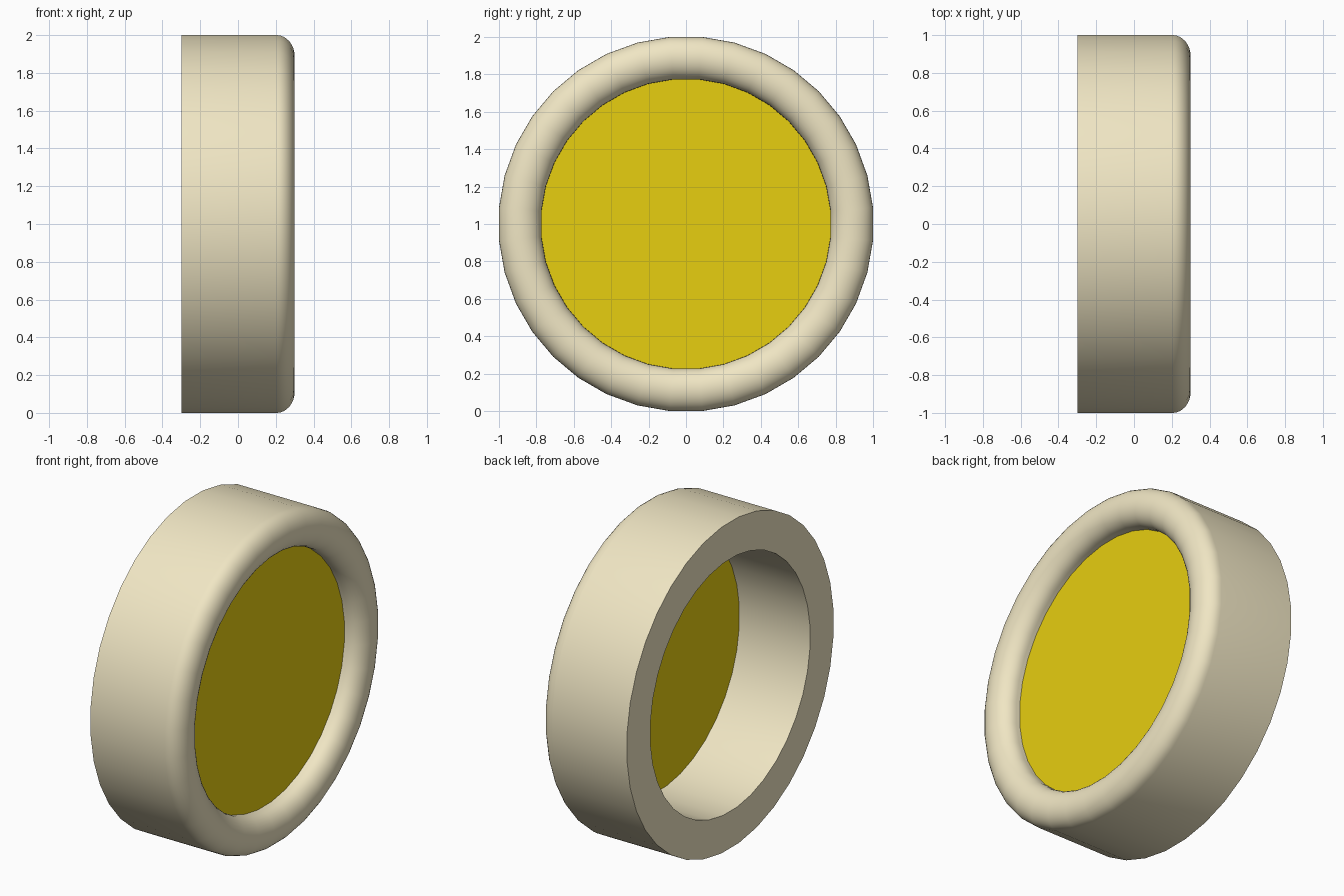
import bpy, bmesh
from math import sin, cos, pi, radians

if "Cube" in bpy.data.objects:
    bpy.data.objects.remove(bpy.data.objects["Cube"])

SIDES = 36
K = 1 / cos(pi / SIDES)      # flats of the polygon sit on the measured radii
R_OUT, R_IN = 1.0, 0.773
X_BACK, X_BEAD, X_FRONT = -0.30, 0.205, 0.30
DISC_X = 0.18


def material(name, rgb):
    m = bpy.data.materials.new(name)
    m.diffuse_color = (*rgb, 1)
    m.use_nodes = True
    m.node_tree.nodes["Principled BSDF"].inputs["Base Color"].default_value = m.diffuse_color
    return m


def circle_point(x, r, i):
    a = 2 * pi * (i + 0.5) / SIDES
    return (x, r * cos(a), 1 + r * sin(a))


def make_object(name, bm, mat):
    bmesh.ops.recalc_face_normals(bm, faces=bm.faces[:])
    mesh = bpy.data.meshes.new(name)
    bm.to_mesh(mesh)
    bm.free()
    mesh.materials.append(mat)
    ob = bpy.data.objects.new(name, mesh)
    bpy.context.collection.objects.link(ob)
    return ob


# Ring: closed profile (x, radius) with a half-round front lip, swept about x
mid, half = (R_OUT + R_IN) / 2, (R_OUT - R_IN) / 2
profile = [(X_BACK, R_IN), (X_BACK, R_OUT)]
for j in range(17):
    t = pi * j / 16
    profile.append((X_BEAD + (X_FRONT - X_BEAD) * sin(t), mid + half * cos(t)))

bm = bmesh.new()
loops = [[bm.verts.new(circle_point(x, r * K, i)) for i in range(SIDES)]
         for x, r in profile]
for a, b in zip(loops, loops[1:] + loops[:1]):
    for i in range(SIDES):
        k = (i + 1) % SIDES
        bm.faces.new((a[i], a[k], b[k], b[i]))
ring = make_object("ring", bm, material("cream", (0.87, 0.79, 0.55)))

bpy.context.view_layer.objects.active = ring
ring.select_set(True)
bpy.ops.object.shade_smooth_by_angle(angle=radians(30))
ring.select_set(False)

# Flat yellow panel set just behind the lip
bm = bmesh.new()
bm.faces.new([bm.verts.new(circle_point(DISC_X, R_IN * K, i)) for i in range(SIDES)])
panel = make_object("panel", bm, material("yellow", (0.80, 0.62, 0.005)))
